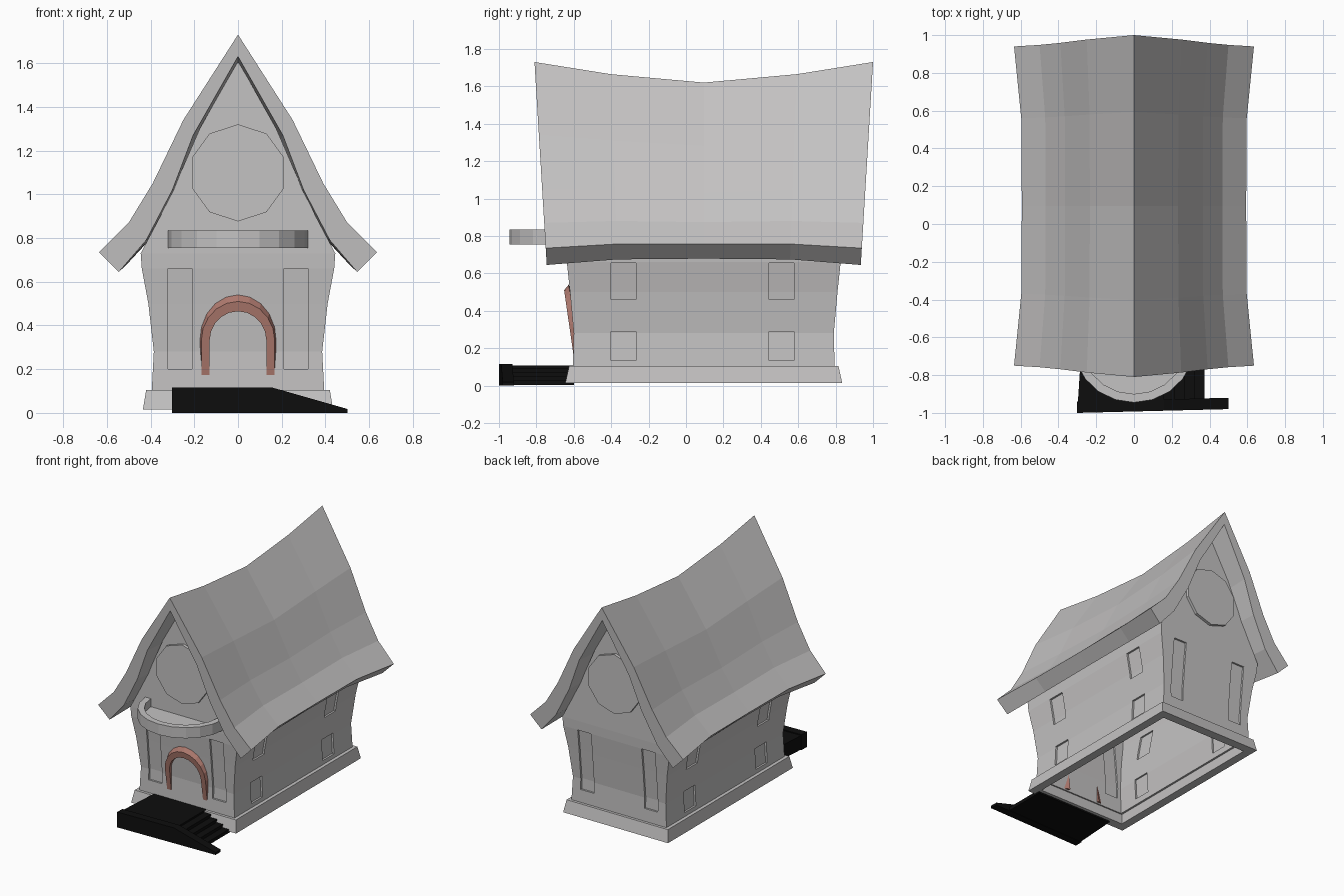
import bpy, bmesh, math

cube = bpy.data.objects.get("Cube")
if cube:
    bpy.data.objects.remove(cube)

MID = 0.095  # centre of the house along y


def material(name, rgb):
    m = bpy.data.materials.new(name)
    m.use_nodes = True
    m.diffuse_color = (*rgb, 1)
    m.node_tree.nodes["Principled BSDF"].inputs["Base Color"].default_value = (*rgb, 1)
    return m


GREY = material("plaster grey", (0.55, 0.54, 0.54))
BROWN = material("reddish brown", (0.42, 0.19, 0.155))
BLACK = material("black stone", (0.004, 0.004, 0.004))


def loft(name, rings, mat, caps=True, closed=False):
    """Join equal rings of points with quads."""
    bm = bmesh.new()
    rows = [[bm.verts.new(p) for p in ring] for ring in rings]
    n = len(rows[0])
    pairs = list(zip(rows, rows[1:])) + ([(rows[-1], rows[0])] if closed else [])
    for a, b in pairs:
        for i in range(n):
            j = (i + 1) % n
            bm.faces.new((a[i], a[j], b[j], b[i]))
    if caps and not closed:
        bm.faces.new(rows[0])
        bm.faces.new(rows[-1])
    bmesh.ops.recalc_face_normals(bm, faces=bm.faces)
    me = bpy.data.meshes.new(name)
    bm.to_mesh(me)
    bm.free()
    me.materials.append(mat)
    ob = bpy.data.objects.new(name, me)
    bpy.context.collection.objects.link(ob)
    return ob


def rect(hx, y0, y1, z):
    return [(-hx, y0, z), (hx, y0, z), (hx, y1, z), (-hx, y1, z)]


def box(name, x0, x1, y0, y1, z0, z1, mat):
    return loft(name, [[(x0, y0, z), (x1, y0, z), (x1, y1, z), (x0, y1, z)] for z in (z0, z1)], mat)


def prism_z(name, pts, z0, z1, mat):
    return loft(name, [[(x, y, z) for x, y in pts] for z in (z0, z1)], mat)


def prism_y(name, pts, y0, y1, mat):
    return loft(name, [[(x, y, z) for x, z in pts] for y in (y0, y1)], mat)


# Walls: half width, half length and height, flaring up to the eaves, then the gable
WALL = [(.395, .70, .09), (.385, .695, .28), (.41, .715, .5), (.44, .732, .66),
        (.445, .735, .73), (.355, .735, .9), (.275, .735, 1.07), (.175, .735, 1.3), (.006, .735, 1.6)]


def shell(name, out, inn):
    def ring(inset, row):
        hx, hy, z = row
        top = inset if z > 1.5 else 0
        return rect(max(hx - inset, .003), MID - hy + inset, MID + hy - inset, z - top)
    rows = [ring(out, r) for r in WALL] + [ring(inn, r) for r in reversed(WALL)]
    return loft(name, rows, GREY, closed=True)


def boolean(ob, cutter, op):
    mod = ob.modifiers.new(op.lower(), 'BOOLEAN')
    mod.object = cutter
    mod.operation = op
    mod.solver = 'EXACT'


walls = shell("walls", 0, .04)
panes = shell("window_panes", .014, .028)

# Window openings: tall ones on both gables, two rows along the sides
cutters = []
for s in (-1, 1):
    xs = sorted((s * .21, s * .32))
    for y in (MID - .72, MID + .72):
        cutters.append(box("window_cutter", *xs, y - .1, y + .1, .2, .66, GREY))
    xs = sorted((s * .3, s * .5))
    for y in (-.335, .51):
        for z0, z1 in ((.135, .29), (.46, .655)):
            cutters.append(box("window_cutter", *xs, y - .067, y + .067, z0, z1, GREY))
bm = bmesh.new()
for c in cutters:
    bm.from_mesh(c.data)
    bpy.data.objects.remove(c)
me = bpy.data.meshes.new("window_cutters")
bm.to_mesh(me)
bm.free()
cutter = bpy.data.objects.new("window_cutters", me)
bpy.context.collection.objects.link(cutter)
boolean(walls, cutter, 'DIFFERENCE')
boolean(panes, cutter, 'INTERSECT')
cutter.hide_render = True
cutter.hide_viewport = True
cutter.display_type = 'WIRE'

# Foundation skirt, open underneath
loft("foundation", [rect(.435, MID - .74, MID + .74, .015), rect(.42, MID - .72, MID + .72, .105),
                    rect(.37, MID - .67, MID + .67, .105), rect(.37, MID - .67, MID + .67, .015)],
     GREY, closed=True)

# Roof: thick curved profile lofted along a sagging ridge
outer = [(.635, .735), (.5, .87), (.39, 1.05), (.25, 1.34)]
inner = [(.205, 1.27), (.3, 1.02), (.42, .79), (.545, .645)]
half = outer + [(0, 1.73)]
profile = half + [(-x, z) for x, z in reversed(outer)]
profile += [(-x, z) for x, z in reversed(inner)] + [(0, 1.63)] + inner
rings = []
for t, sx, ridge, eave in ((-1, 1, 1.73, .735), (-.55, .94, 1.665, .757), (0, .935, 1.62, .757),
                           (.55, .94, 1.665, .757), (1, 1, 1.73, .735)):
    ring = []
    for x, z in profile:
        f = (z - .735) / .995
        ring.append((x * sx, MID + t * (.845 + .06 * f), eave + f * (ridge - eave)))
    rings.append(ring)
loft("roof", rings, GREY)

# Ten-sided round panels on both gables
disc = [(.222 * math.sin(math.tau * i / 10), 1.098 + .222 * math.cos(math.tau * i / 10)) for i in range(10)]
for name, s in (("front", -1), ("back", 1)):
    prism_y(name + "_round_panel", disc, MID + s * .70, MID + s * .757, GREY)


# Curved balcony with raised rim
def arc(rx, ry):
    return [(rx * math.cos(math.pi * i / 10), -.64 - ry * math.sin(math.pi * i / 10)) for i in range(11)]


prism_z("balcony_floor", arc(.3, .285), .757, .775, GREY)
prism_z("balcony_rim", arc(.32, .305) + arc(.275, .26)[::-1], .755, .835, GREY)

# Door arch leaning with the front wall; its back edge is a little larger
N = 10
angles = [math.pi * i / N for i in range(N + 1)]


def arch_edge(rx, rz, foot, base):
    return [(foot, base)] + [(rx * math.cos(a), .33 + rz * math.sin(a)) for a in angles] + [(-foot, base)]


def lean(pts, y):
    return [(x, y - .145 * (z - .25), z) for x, z in pts]


front_out, back_out = arch_edge(.168, .18, .165, .1), arch_edge(.177, .21, .168, .1)
inside = arch_edge(.13, .135, .132, .1)
bm = bmesh.new()
edges = [lean(front_out, -.614), lean(back_out, -.585), lean(inside, -.565), lean(inside, -.614)]
loft("door_arch", [list(sec) for sec in zip(*edges)], BROWN)

# Entrance landing, side steps and sloping kerb
prism_z("landing", [(-.3, -.99), (.16, -.975), (.16, -.6), (-.275, -.6)], .003, .108, BLACK)
for i in range(4):
    box(f"step_{i + 1}", .1, .215 + i * .053, -.95, -.6, .003, .095 - i * .022, BLACK)
kerb = [(-.302, 0), (.5, 0), (.5, .018), (.16, .115), (-.302, .115)]
loft("kerb", [[(x, y + .02 * (x + .3) / .8, z) for x, z in kerb] for y in (-1, -.94)], BLACK)
